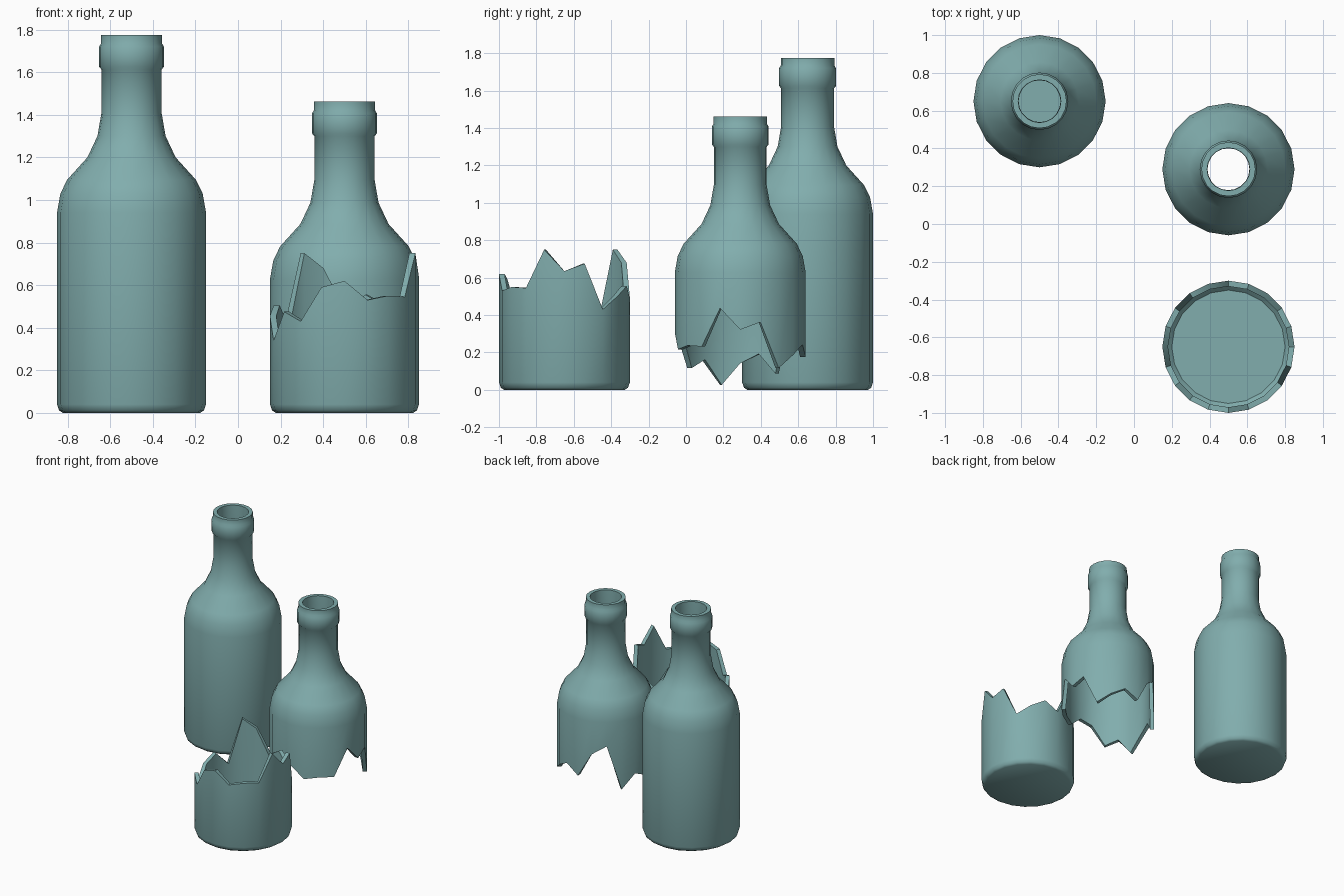
import bpy, bmesh
from math import cos, sin, pi, radians

if "Cube" in bpy.data.objects:
    bpy.data.objects.remove(bpy.data.objects["Cube"])

SIDES = 20
WALL = 0.03

# Outer bottle profile (radius, height): rounded foot, then shoulder, neck and lip
FOOT = [(0.322, 0.0), (0.34, 0.012), (0.35, 0.04)]
UPPER = [(0.35, 0.94), (0.334, 1.03), (0.302, 1.095), (0.207, 1.20), (0.16, 1.30),
         (0.141, 1.41), (0.141, 1.612), (0.152, 1.625), (0.152, 1.72),
         (0.143, 1.735), (0.143, 1.775)]
# Inside of the neck and shoulder, running downwards from the lip
INNER_UPPER = [(0.113, 1.775), (0.111, 1.41), (0.13, 1.30), (0.18, 1.18),
               (0.277, 1.075), (0.305, 1.02), (0.32, 0.94)]
INNER_FOOT = [(0.32, 0.05), (0.30, WALL)]

# Height of the crack at each side, counter-clockwise from +x
CRACK = [0.635, 0.675, 0.43, 0.50, 0.555, 0.49, 0.68, 0.75, 0.40, 0.505,
         0.455, 0.34, 0.475, 0.43, 0.59, 0.62, 0.53, 0.55, 0.545, 0.75]
CRACK_RINGS = [(0.35, CRACK), (0.32, CRACK)]

glass = bpy.data.materials.new("glass")
glass.diffuse_color = (0.22, 0.42, 0.42, 1)
glass.use_nodes = True
glass.node_tree.nodes["Principled BSDF"].inputs["Base Color"].default_value = glass.diffuse_color


def lathe(name, profile, location, loop=False):
    """Revolve rings; a ring height may be one number or one per side."""
    bm = bmesh.new()
    rings = []
    for r, z in profile:
        ring = []
        for k in range(SIDES):
            a = 2 * pi * k / SIDES
            h = z[k] if isinstance(z, list) else z
            ring.append(bm.verts.new((r * cos(a), r * sin(a), h)))
        rings.append(ring)
    pairs = list(zip(rings, rings[1:]))
    if loop:
        pairs.append((rings[-1], rings[0]))
    else:
        bm.faces.new(rings[0])
        bm.faces.new(rings[-1])
    for a, b in pairs:
        for k in range(SIDES):
            n = (k + 1) % SIDES
            bm.faces.new((a[k], a[n], b[n], b[k]))
    bmesh.ops.recalc_face_normals(bm, faces=bm.faces)
    mesh = bpy.data.meshes.new(name)
    bm.to_mesh(mesh)
    bm.free()
    mesh.materials.append(glass)
    obj = bpy.data.objects.new(name, mesh)
    obj.location = location
    bpy.context.collection.objects.link(obj)
    bpy.ops.object.select_all(action='DESELECT')
    obj.select_set(True)
    bpy.context.view_layer.objects.active = obj
    bpy.ops.object.shade_smooth_by_angle(angle=radians(40))
    return obj


# Whole bottle
lathe("whole_bottle", FOOT + UPPER + INNER_UPPER + INNER_FOOT, (-0.5, 0.65, 0))

# Broken bottle: jagged base standing on the floor
lathe("broken_base", FOOT + CRACK_RINGS + INNER_FOOT, (0.5, -0.65, 0))

# Broken bottle: neck piece with the matching jagged edge
lathe("broken_neck", CRACK_RINGS[:1] + UPPER + INNER_UPPER + CRACK_RINGS[1:],
      (0.5, 0.29, -0.313), loop=True)
